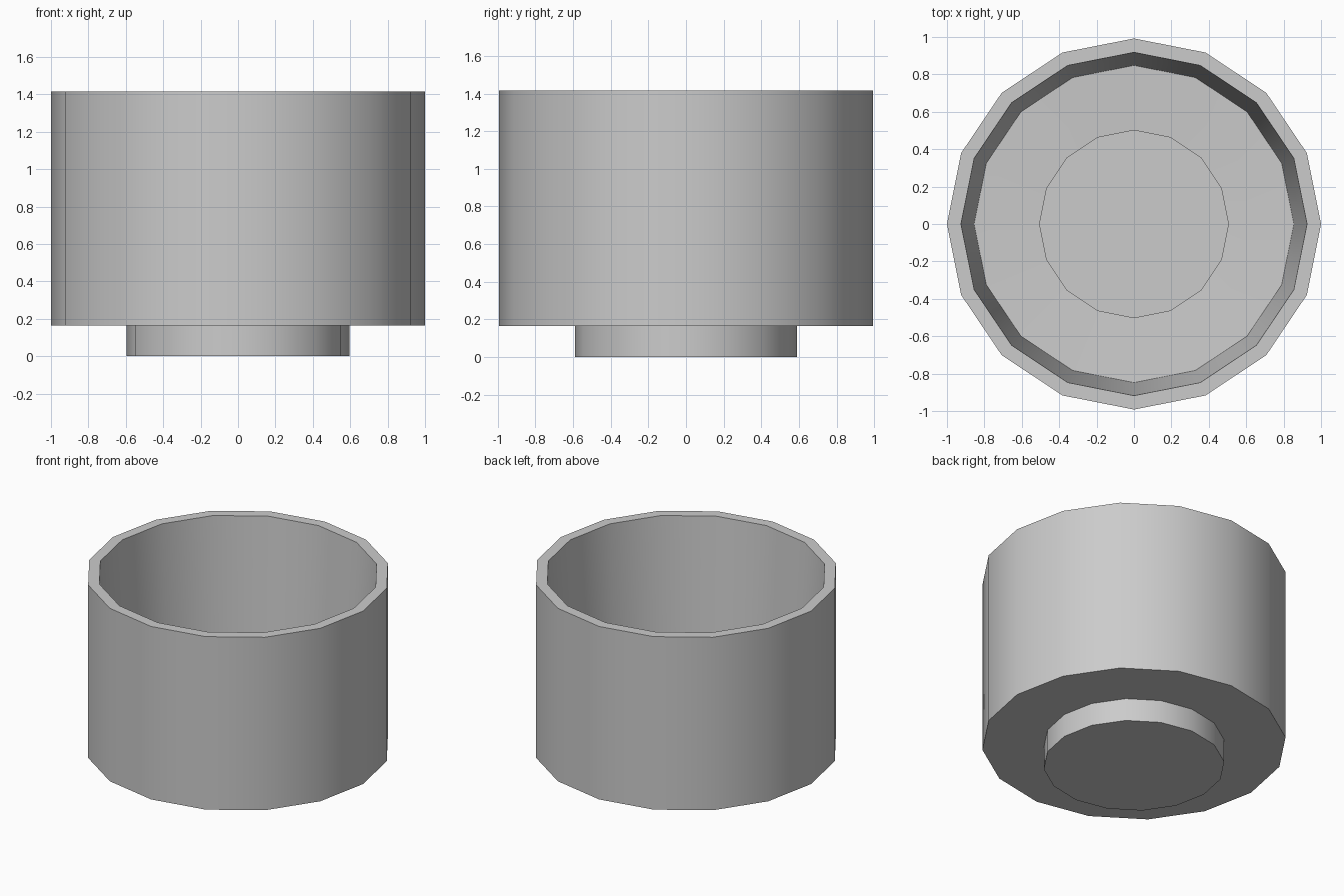
import bpy, bmesh, math

if "Cube" in bpy.data.objects:
    bpy.data.objects.remove(bpy.data.objects["Cube"])

SIDES = 16


def lathe(name, profile, y_scale=1.0):
    """Revolve an (r, z) profile around z, closing both ends with flat caps."""
    bm = bmesh.new()
    rings = []
    for r, z in profile:
        angles = [2 * math.pi * i / SIDES for i in range(SIDES)]
        rings.append([bm.verts.new((r * math.cos(a), r * math.sin(a) * y_scale, z))
                      for a in angles])
    for low, high in zip(rings, rings[1:]):
        for i in range(SIDES):
            j = (i + 1) % SIDES
            bm.faces.new((low[i], low[j], high[j], high[i]))
    bm.faces.new(rings[0][::-1])
    bm.faces.new(rings[-1])
    bmesh.ops.recalc_face_normals(bm, faces=bm.faces)
    mesh = bpy.data.meshes.new(name)
    bm.to_mesh(mesh)
    bm.free()
    obj = bpy.data.objects.new(name, mesh)
    bpy.context.collection.objects.link(obj)
    bpy.ops.object.select_all(action='DESELECT')
    obj.select_set(True)
    bpy.context.view_layer.objects.active = obj
    bpy.ops.object.shade_smooth_by_angle(angle=math.radians(30))
    return obj


# Pot: stepped foot, straight outer wall, flat rim, tapered inside and hollow foot
lathe("pot", [
    (0.595, 0.0), (0.595, 0.165),      # foot
    (1.0, 0.165), (1.0, 1.415),        # outer wall
    (0.925, 1.415), (0.855, 0.25),     # rim and inner wall
    (0.505, 0.235), (0.505, 0.085),    # floor and recess inside the foot
], y_scale=0.992)
